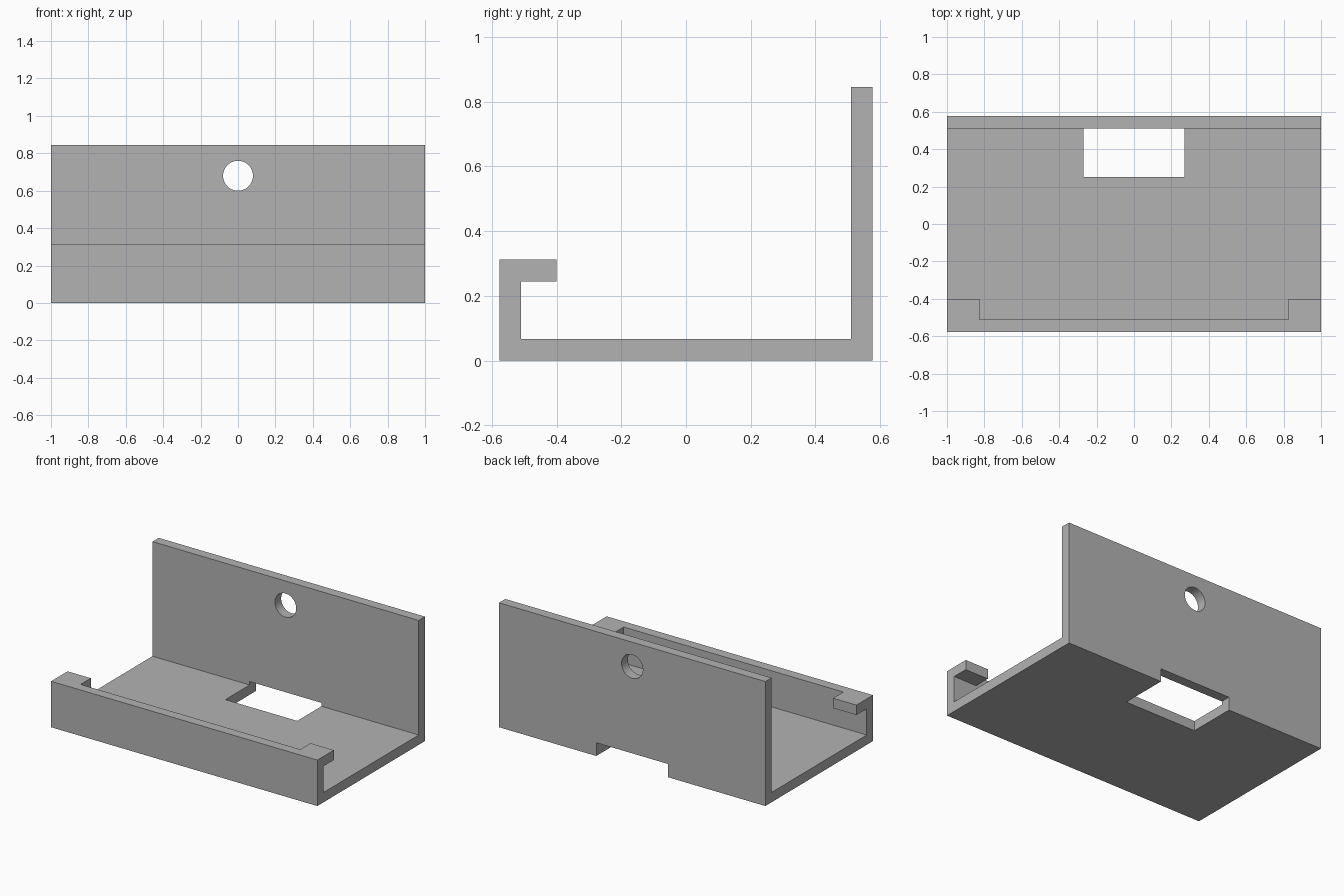
import bpy
import bmesh
import math
from mathutils import Matrix, Vector

if "Cube" in bpy.data.objects:
    bpy.data.objects.remove(bpy.data.objects["Cube"], do_unlink=True)

DEPTH = 0.577      # half depth
WALL = 0.067       # sheet thickness
BACK_TOP = 0.845
LIP_TOP = 0.312
LIP_END = -0.40
INNER = DEPTH - WALL

grey = bpy.data.materials.new("plain grey")
grey.use_nodes = True
colour = (0.45, 0.45, 0.45, 1)
grey.diffuse_color = colour
grey.node_tree.nodes["Principled BSDF"].inputs["Base Color"].default_value = colour


def add_object(name, bm):
    bmesh.ops.recalc_face_normals(bm, faces=bm.faces)
    mesh = bpy.data.meshes.new(name)
    bm.to_mesh(mesh)
    bm.free()
    mesh.materials.append(grey)
    obj = bpy.data.objects.new(name, mesh)
    bpy.context.collection.objects.link(obj)
    return obj


def box(name, low, high):
    low, high = Vector(low), Vector(high)
    bm = bmesh.new()
    bmesh.ops.create_cube(bm, size=1)
    bmesh.ops.scale(bm, vec=high - low, verts=bm.verts)
    bmesh.ops.translate(bm, vec=(low + high) / 2, verts=bm.verts)
    return add_object(name, bm)


def cut(target, cutter):
    mod = target.modifiers.new("cut", "BOOLEAN")
    mod.operation = "DIFFERENCE"
    mod.solver = "EXACT"
    mod.object = cutter
    bpy.context.view_layer.objects.active = target
    bpy.ops.object.modifier_apply(modifier=mod.name)
    bpy.data.objects.remove(cutter, do_unlink=True)


# Bracket: folded side profile extruded along x
profile = [
    (-DEPTH, 0), (DEPTH, 0), (DEPTH, BACK_TOP), (INNER, BACK_TOP),
    (INNER, WALL), (-INNER, WALL), (-INNER, LIP_TOP - WALL),
    (LIP_END, LIP_TOP - WALL), (LIP_END, LIP_TOP), (-DEPTH, LIP_TOP),
]
bm = bmesh.new()
face = bm.faces.new([bm.verts.new((-1, y, z)) for y, z in profile])
sweep = bmesh.ops.extrude_face_region(bm, geom=[face], use_keep_orig=True)
bmesh.ops.translate(bm, vec=(2, 0, 0),
                    verts=[v for v in sweep["geom"] if isinstance(v, bmesh.types.BMVert)])
bracket = add_object("bracket", bm)

# Lip gap: leaves only a tab at each end
cut(bracket, box("lip_gap_cutter", (-0.825, -INNER, 0.15), (0.825, -0.3, 0.5)))

# Floor opening, running out under the back wall
cut(bracket, box("opening_cutter", (-0.27, 0.25, -0.1), (0.27, 0.8, 0.09)))

# Round screw hole in the back wall
bm = bmesh.new()
bmesh.ops.create_cone(bm, cap_ends=True, segments=48, radius1=0.08, radius2=0.08, depth=0.4,
                      matrix=Matrix.Translation((0, DEPTH, 0.68)) @ Matrix.Rotation(math.pi / 2, 4, "X"))
cut(bracket, add_object("hole_cutter", bm))

bpy.ops.object.select_all(action="DESELECT")
bracket.select_set(True)
bpy.context.view_layer.objects.active = bracket
bpy.ops.object.shade_smooth_by_angle(angle=math.radians(30))
